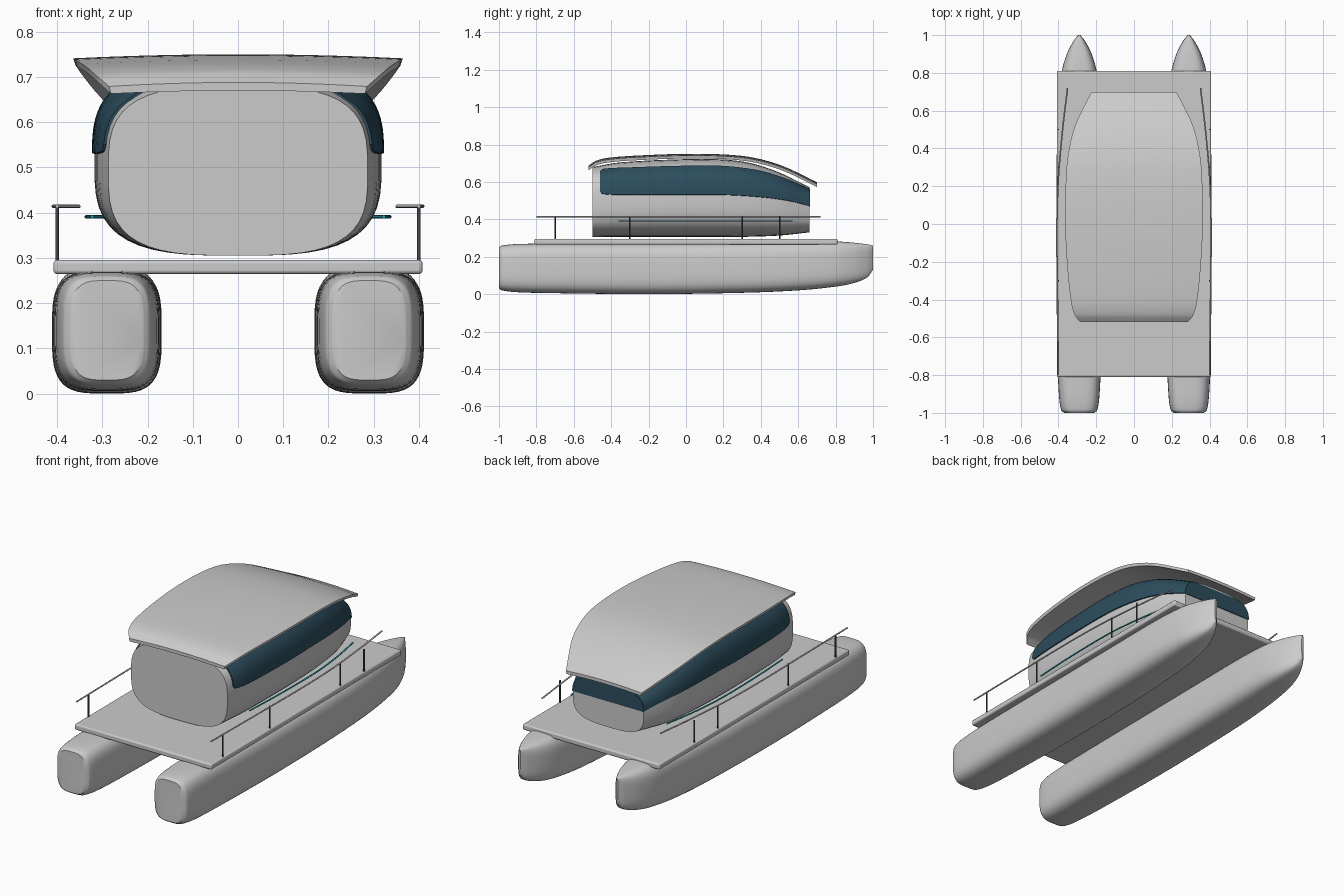
import bpy, bmesh, math

if "Cube" in bpy.data.objects:
    bpy.data.objects.remove(bpy.data.objects["Cube"])


def material(name, rgb):
    m = bpy.data.materials.new(name)
    m.diffuse_color = (*rgb, 1)
    m.use_nodes = True
    m.node_tree.nodes["Principled BSDF"].inputs["Base Color"].default_value = m.diffuse_color
    return m


GLASS = material("dark_glass", (0.025, 0.075, 0.11))
TEAL = material("teal_trim", (0.02, 0.35, 0.42))
DARK = material("dark_metal", (0.06, 0.065, 0.07))


def sample(table, y):
    """Smooth interpolation of station rows (y, a, b, ...)"""
    def slope(i):
        a, b = table[max(i - 1, 0)], table[min(i + 1, len(table) - 1)]
        return [(q - p) / (b[0] - a[0]) for p, q in zip(a, b)]
    i = 0
    while i < len(table) - 2 and y > table[i + 1][0]:
        i += 1
    p, q, h = table[i], table[i + 1], table[i + 1][0] - table[i][0]
    t = (y - p[0]) / h
    m, n = slope(i), slope(i + 1)
    return [(2*t**3 - 3*t**2 + 1) * p[k] + (t**3 - 2*t**2 + t) * h * m[k]
            + (3*t**2 - 2*t**3) * q[k] + (t**3 - t**2) * h * n[k]
            for k in range(1, len(p))]


def stations(table, per=5):
    ys = []
    for a, b in zip(table, table[1:]):
        ys += [a[0] + (b[0] - a[0]) * j / per for j in range(per)]
    return ys + [table[-1][0]]


def build(name, rings, closed=True, mat=None, angle=40):
    """Skin a list of rings; closed rings are also capped at both ends"""
    bm = bmesh.new()
    vs = [[bm.verts.new(p) for p in r] for r in rings]
    n = len(rings[0])
    for a, b in zip(vs, vs[1:]):
        for i in range(n if closed else n - 1):
            j = (i + 1) % n
            bm.faces.new((a[i], a[j], b[j], b[i]))
    if closed:
        bm.faces.new(vs[0])
        bm.faces.new(vs[-1])
    bmesh.ops.recalc_face_normals(bm, faces=bm.faces)
    me = bpy.data.meshes.new(name)
    bm.to_mesh(me)
    bm.free()
    ob = bpy.data.objects.new(name, me)
    bpy.context.collection.objects.link(ob)
    if mat:
        me.materials.append(mat)
    bpy.ops.object.select_all(action='DESELECT')
    ob.select_set(True)
    bpy.context.view_layer.objects.active = ob
    bpy.ops.object.shade_smooth_by_angle(angle=math.radians(angle))
    return ob


def superellipse(cx, y, hw, zb, zt, n, count=48):
    pts = []
    for i in range(count):
        a = 2 * math.pi * (i + 0.5) / count
        c, s = math.cos(a), math.sin(a)
        pts.append((cx + hw * math.copysign(abs(c) ** (2 / n), c), y,
                    (zb + zt) / 2 + (zt - zb) / 2 * math.copysign(abs(s) ** (2 / n), s)))
    return pts


def tube(name, pts, r, mat=None, sides=10):
    """Round tube following a path that lies in one horizontal plane"""
    rings = []
    for i, (x, y, z) in enumerate(pts):
        a, b = pts[max(i - 1, 0)], pts[min(i + 1, len(pts) - 1)]
        dx, dy = b[0] - a[0], b[1] - a[1]
        d = math.hypot(dx, dy)
        rings.append([(x + r * math.cos(t) * dy / d, y - r * math.cos(t) * dx / d, z + r * math.sin(t))
                      for t in (2 * math.pi * k / sides for k in range(sides))])
    return build(name, rings, mat=mat)


# Hulls: rows are y, half width, bottom, top
HULL = [(-1, .08, .03, .25), (-.985, .096, .02, .26), (-.9, .108, .01, .268),
        (-.7, .116, .005, .271), (-.2, .121, 0, .272), (.3, .12, .007, .276),
        (.6, .112, .02, .282), (.8, .094, .04, .282), (.9, .066, .06, .275),
        (.97, .03, .09, .266), (1, .006, .13, .26)]
for side, label in ((-1, "left"), (1, "right")):
    build(label + "_hull", [superellipse(side * .29, y, *sample(HULL, y), 3.6)
                            for y in stations(HULL)])

# Deck slab with softened edges
bpy.ops.mesh.primitive_cube_add(size=1, location=(0, 0, .28))
deck = bpy.context.object
deck.name = "deck"
deck.scale = (.816, 1.62, .031)
bpy.ops.object.transform_apply(location=False, rotation=False, scale=True)
bev = deck.modifiers.new("soft_edge", 'BEVEL')
bev.width, bev.segments = .008, 3
bpy.ops.object.shade_smooth_by_angle(angle=math.radians(40))

# Cabin: rows are y, half width, bottom, top
CABIN = [(-.5, .287, .305, .68), (-.35, .308, .305, .705), (0, .318, .305, .722),
         (.2, .313, .305, .72), (.35, .3, .307, .7), (.5, .27, .313, .65),
         (.66, .21, .33, .572)]
build("cabin", [superellipse(0, y, *sample(CABIN, y), 3.2) for y in stations(CABIN)])


def cabin_x(y, z):
    hw, zb, zt = sample(CABIN, y)
    t = min(abs(2 * z - zb - zt) / (zt - zb), 1)
    return hw * (1 - t ** 3.2) ** (1 / 3.2)


# Side windows wrap the cabin: rows are y, lower edge, upper edge
WINDOW = [(-.46, .55, .655), (-.445, .535, .668), (-.3, .53, .676), (0, .53, .685),
          (.2, .53, .684), (.4, .518, .658), (.55, .498, .61), (.663, .47, .56)]


def window_ring(y, side):
    lo, hi = sample(WINDOW, y)
    zs = [lo + (hi - lo) * k / 12 for k in range(13)]
    outer = [(side * (cabin_x(y, z) + .005), y, z + .002) for z in zs]
    inner = [(side * (cabin_x(y, z) - .006), y, z - .002) for z in reversed(zs)]
    return outer + inner


for side, label in ((-1, "left"), (1, "right")):
    build(label + "_window", [window_ring(y, side) for y in stations(WINDOW)], mat=GLASS)

# Windscreen on the bow end of the cabin
screen = []
for k in range(13):
    z = .47 + .09 * k / 12
    x = cabin_x(.66, z)
    screen.append([(-x, .66, z), (x, .66, z), (x, .664, z), (-x, .664, z)])
build("windscreen", screen, mat=GLASS)

# Overhanging curved roof: rows are y, half width, crown height
ROOF = [(-.52, .285, .688), (-.48, .315, .714), (-.4, .335, .731), (-.2, .355, .744),
        (0, .364, .75), (.2, .362, .747), (.36, .35, .73), (.52, .312, .684),
        (.7, .225, .598)]


def roof_ring(y):
    hw, zc = sample(ROOF, y)
    us = [k / 8 - 1 for k in range(17)]
    top = [(u * hw, y, zc - .009 * u * u) for u in us]
    low = [(u * hw * .985, y, zc - .018 - .007 * u * u) for u in reversed(us)]
    return top + low


build("roof", [roof_ring(y) for y in stations(ROOF)], angle=35)

# Guard rails, their posts and the teal trim strips
RAIL = [(-.8, .4), (-.4, .405), (0, .408), (.25, .4), (.5, .378), (.72, .352)]
TRIM = [(-.36, .322), (-.1, .333), (.2, .333), (.4, .314), (.57, .285)]
for side, label in ((-1, "left"), (1, "right")):
    tube(label + "_rail", [(side * sample(RAIL, y)[0], y, .414) for y in stations(RAIL)], .004)
    tube(label + "_trim", [(side * sample(TRIM, y)[0], y, .391) for y in stations(TRIM)], .004, TEAL)
    for i, y in enumerate((-.7, -.3, .3, .5)):
        bpy.ops.mesh.primitive_cylinder_add(vertices=10, radius=.004, depth=.122,
                                            location=(side * .4, y, .353))
        post = bpy.context.object
        post.name = f"{label}_post_{i + 1}"
        post.data.materials.append(DARK)
        bpy.ops.object.shade_smooth_by_angle(angle=math.radians(40))
